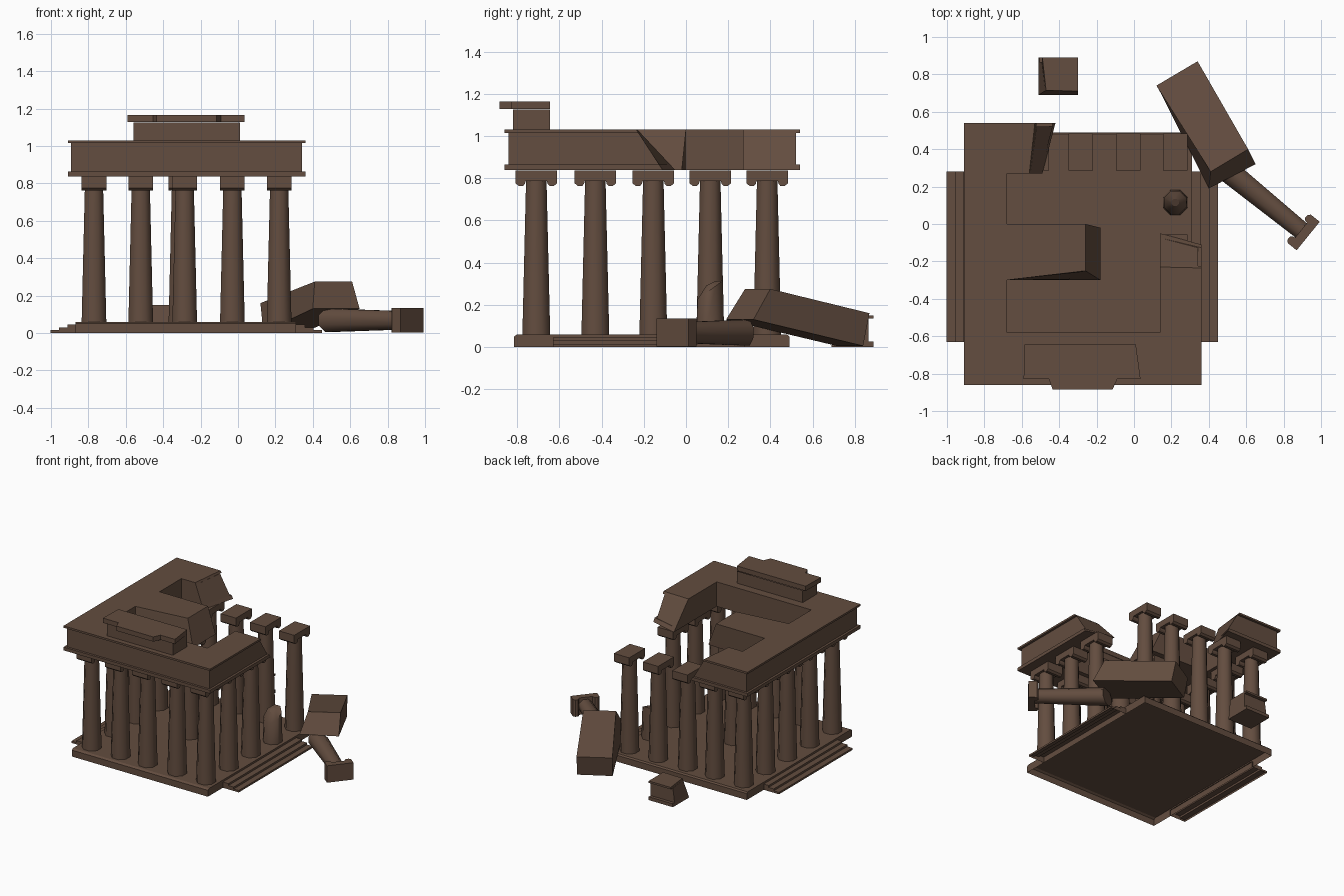
import bpy, math
from mathutils import Matrix, Vector
import bmesh

if "Cube" in bpy.data.objects:
    bpy.data.objects.remove(bpy.data.objects["Cube"])

stone = bpy.data.materials.new("brown_stone")
stone.diffuse_color = (0.125, 0.074, 0.050, 1)
stone.use_nodes = True
stone.node_tree.nodes["Principled BSDF"].inputs["Base Color"].default_value = stone.diffuse_color


def loft(name, rings, matrix=None, smooth=False, open_start=False, open_end=False):
    """Solid (or open shell) through a stack of equal-sized 3D rings."""
    bm = bmesh.new()
    loops = [[bm.verts.new(p) for p in ring] for ring in rings]
    n = len(loops[0])
    caps = [bm.faces.new(loops[0][::-1]), bm.faces.new(loops[-1])]
    for a, b in zip(loops, loops[1:]):
        for i in range(n):
            j = (i + 1) % n
            bm.faces.new((a[i], a[j], b[j], b[i])).smooth = smooth
    bmesh.ops.recalc_face_normals(bm, faces=bm.faces)
    if smooth:  # keep broken and cut ends crisp
        for e in bm.edges:
            e.smooth = e.calc_face_angle(0) < math.radians(48)
    # drop caps that are buried in other parts or on the ground
    hidden = [f for f, o in zip(caps, (open_start, open_end)) if o]
    bmesh.ops.delete(bm, geom=hidden, context='FACES_ONLY')
    if matrix:
        bm.transform(matrix)
    mesh = bpy.data.meshes.new(name)
    bm.to_mesh(mesh)
    bm.free()
    mesh.materials.append(stone)
    ob = bpy.data.objects.new(name, mesh)
    bpy.context.collection.objects.link(ob)
    return ob


def rect(x0, x1, y0, y1, z):
    return [(x0, y0, z), (x1, y0, z), (x1, y1, z), (x0, y1, z)]


def lipped(name, pts, z0, z1, low, high, inset):
    """Outline with broken ends (bottom xy, top xy) and cornices on outer sides.
    Each point: (bottom, top, inward direction of the cornice)."""
    def ring(z, d):
        t = (z - z0) / (z1 - z0)
        return [(b[0] + (a[0] - b[0]) * t + s[0] * d,
                 b[1] + (a[1] - b[1]) * t + s[1] * d, z) for b, a, s in pts]
    return loft(name, [ring(z0, 0), ring(z0 + low, 0), ring(z0 + low, inset),
                       ring(z1 - high, inset), ring(z1 - high, 0), ring(z1, 0)])


def shaft(name, levels, matrix, open_start=True, open_end=True):
    """Eight-sided shaft; each level is (z, radius, shear along y)."""
    def ring(z, r, s):
        out = []
        for i in range(8):
            a = math.tau * (i + 0.5) / 8
            x, y = r * math.cos(a) * 1.05, r * math.sin(a) * 1.05
            out.append((x, y, z + s * y))
        return out
    return loft(name, [ring(*l) for l in levels], matrix, True, open_start, open_end)


def capital(name, z0, matrix):
    """Scroll capital: a profile with hanging ends, extruded along x."""
    half = [(0.050, 0.025), (0.054, 0.010), (0.063, 0.0), (0.083, 0.0),
            (0.098, 0.013), (0.098, 0.074)]
    prof = half + [(-y, z) for y, z in half[::-1]]
    return loft(name, [[(x, y, z0 + z) for y, z in prof] for x in (-0.066, 0.066)], matrix)


def column(x, y):
    m = Matrix.Translation((x, y, 0))
    shaft("column_shaft", [(0.06, 0.068, 0), (0.79, 0.050, 0)], m)
    capital("column_capital", 0.763, m)


# Platform: a hollow shell, open underneath, with a narrow foot
loft("platform", [rect(-0.87, 0.31, -0.815, 0.49, 0), rect(-0.87, 0.31, -0.815, 0.49, 0.05),
                  rect(-0.87, 0.31, -0.80, 0.48, 0.06)], open_start=True)

# Side stairs: open stepped shells, mirrored about the platform centre
for sgn in (-1, 1):
    x = lambda d: -0.277 + sgn * (0.725 - d)
    bm = bmesh.new()
    prof = [(0, 0), (0, .015), (.045, .015), (.045, .03), (.09, .03), (.09, .045), (.138, .045)]
    sides = [[bm.verts.new((x(d), y, z)) for d, z in prof] for y in (-0.63, 0.28)]
    faces = [bm.faces.new((sides[0][i], sides[0][i + 1], sides[1][i + 1], sides[1][i]))
             for i in range(6)]
    for s, y in zip(sides, (-0.63, 0.28)):
        faces.append(bm.faces.new(s + [bm.verts.new((x(.138), y, 0))]))
    bmesh.ops.recalc_face_normals(bm, faces=faces)
    if faces[1].normal.z < 0:
        bmesh.ops.reverse_faces(bm, faces=faces)
    mesh = bpy.data.meshes.new("side_steps")
    bm.to_mesh(mesh)
    bm.free()
    mesh.materials.append(stone)
    bpy.context.collection.objects.link(bpy.data.objects.new("side_steps", mesh))

# Perimeter columns, one inner column and a broken stump
xs = (-0.77, -0.52, -0.285, -0.03, 0.22)
ys = (-0.71, -0.43, -0.155, 0.115, 0.385)
for i, cx in enumerate(xs):
    for j, cy in enumerate(ys):
        if (i, j) == (4, 3):
            shaft("broken_stump", [(0.06, 0.068, 0), (0.27, 0.062, 0.75), (0.30, 0.02, 0.5)],
                  Matrix.Translation((cx, cy, 0)), open_end=False)
        elif i in (0, 4) or j in (0, 4):
            column(cx, cy)
column(-0.305, -0.155)

# Ruined entablature: outer frame, inner cross beam and three broken ends
O = (0, 0)
P = lambda p, s=O: (p, p, s)
lipped("entablature", [
    P((-0.91, -0.86), (1, 1)), P((0.36, -0.86), (-1, 1)),
    ((0.36, -0.11), (0.36, -0.235), (-1, 0)), ((0.14, -0.05), (0.14, -0.23), O),
    P((0.14, -0.58)), P((-0.68, -0.58)), P((-0.68, -0.30)),
    ((-0.18, -0.30), (-0.26, -0.25), O), ((-0.18, -0.02), (-0.26, 0), O),
    P((-0.68, 0)), P((-0.68, 0.27)),
    ((-0.49, 0.27), (-0.56, 0.27), O), ((-0.42, 0.54), (-0.53, 0.54), (0, -1)),
    P((-0.91, 0.54), (1, -1))], 0.838, 1.03, 0.026, 0.015, 0.018)

# Roof remnant with overhanging lip
loft("roof_block", [rect(-0.56, 0.01, -0.82, -0.645, z) for z in (1.03, 1.125)],
     open_start=True, open_end=True)
slab = [(-0.585, -0.645), (-0.59, -0.83), (-0.455, -0.83), (-0.435, -0.885),
        (-0.115, -0.885), (-0.09, -0.83), (0.035, -0.83), (0.01, -0.645)]
loft("roof_cornice", [[(x, y, z) for x, y in slab] for z in (1.128, 1.165)])

# Fallen beam leaning on the platform corner
loft("fallen_beam", [
    [(0.40, 0.19, 0.13), (0.65, 0.32, 0.13), (0.355, 0.84, 0.005), (0.135, 0.715, 0.005)],
    [(0.41, 0.28, 0.275), (0.61, 0.40, 0.275), (0.34, 0.87, 0.16), (0.12, 0.74, 0.16)]])

# Small fallen corner piece
lipped("fallen_block", [
    ((-0.51, 0.69), (-0.47, 0.715), O), ((-0.30, 0.69), (-0.30, 0.71), O),
    P((-0.30, 0.89), (0, -1)), ((-0.51, 0.89), (-0.49, 0.89), (0, -1))],
    0, 0.15, 0.026, 0.015, 0.025)

# Fallen column lying on the ground
ang = math.radians(-39)
d = Vector((math.cos(ang), math.sin(ang), 0))
side = Vector((-d.y, d.x, 0))
m = Matrix((side.cross(d), side, d)).transposed().to_4x4()
m.translation = Vector((0.932, -0.065, 0.068)) - d * 0.575
shaft("fallen_shaft", [(0.01, 0.064, 0.5), (0.53, 0.050, 0)], m, open_start=False)
capital("fallen_capital", 0.50, m)
